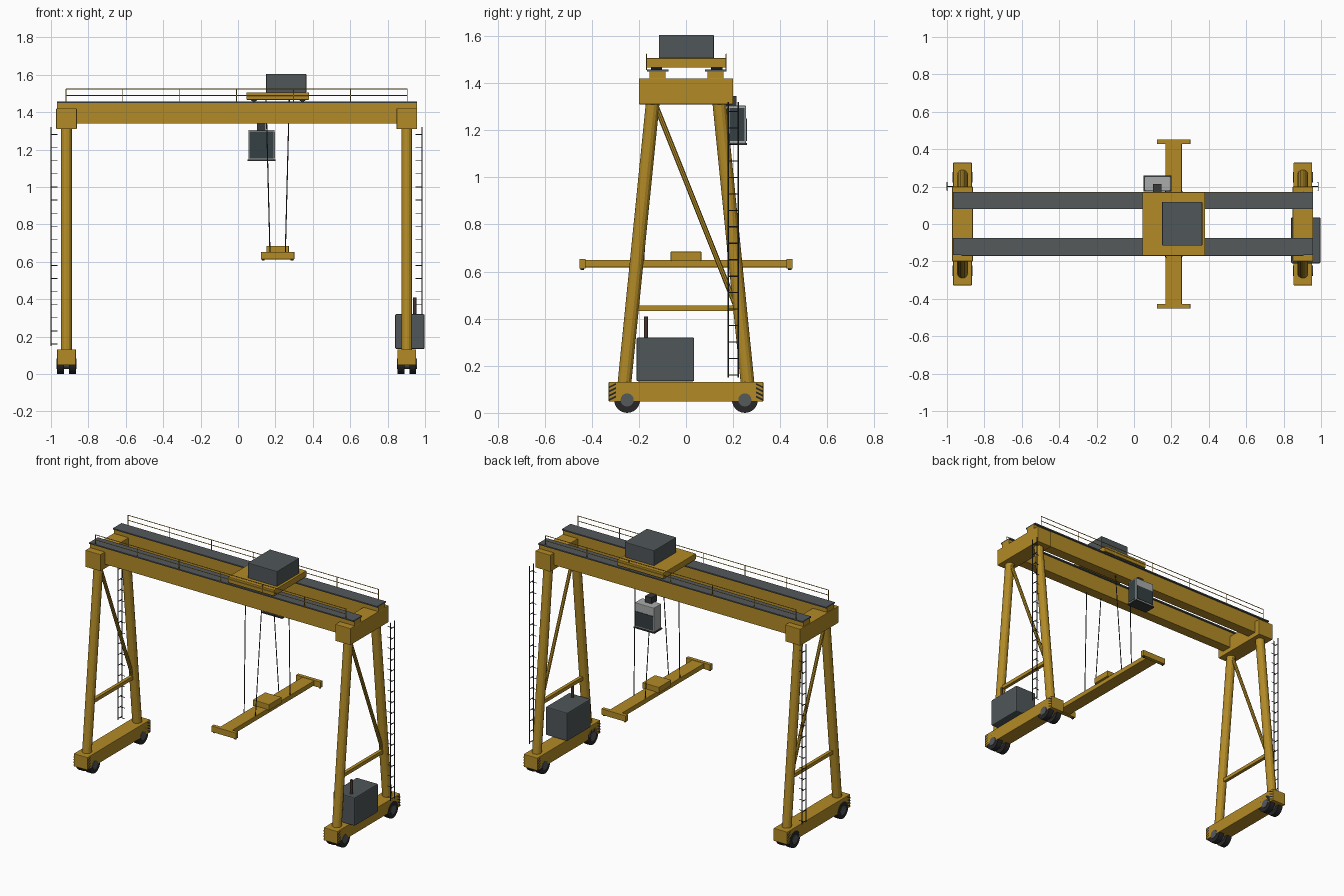
import bpy, bmesh, math
from mathutils import Vector, Matrix

if "Cube" in bpy.data.objects:
    bpy.data.objects.remove(bpy.data.objects["Cube"])


def mat(name, r, g, b):
    m = bpy.data.materials.new(name)
    m.diffuse_color = (r, g, b, 1)
    m.use_nodes = True
    m.node_tree.nodes["Principled BSDF"].inputs["Base Color"].default_value = m.diffuse_color
    return m


YELLOW = mat("crane_yellow", 0.45, 0.26, 0.02)
GREY = mat("dark_grey", 0.09, 0.10, 0.105)
HOUSING = mat("housing_grey", 0.08, 0.095, 0.10)
LIGHT = mat("cab_grey", 0.40, 0.41, 0.41)
GLASS = mat("cab_glass", 0.035, 0.05, 0.055)
BLACK = mat("rubber_black", 0.02, 0.02, 0.022)
STEEL = mat("dark_steel", 0.04, 0.042, 0.045)
PIPE = mat("exhaust_brown", 0.06, 0.035, 0.025)


class Part:
    """Collects boxes and rods in one mesh object."""

    def __init__(self, name, material):
        self.name, self.material, self.bm = name, material, bmesh.new()

    def box(self, x0, x1, y0, y1, z0, z1):
        m = Matrix.Translation(((x0 + x1) / 2, (y0 + y1) / 2, (z0 + z1) / 2))
        m = m @ Matrix.Diagonal((x1 - x0, y1 - y0, z1 - z0, 1))
        bmesh.ops.create_cube(self.bm, size=1, matrix=m)
        return self

    def rod(self, a, b, r, n=6):
        a, b = Vector(a), Vector(b)
        rot = (b - a).to_track_quat('Z', 'Y').to_matrix().to_4x4()
        bmesh.ops.create_cone(self.bm, cap_ends=True, segments=n, radius1=r, radius2=r,
                              depth=(b - a).length, matrix=Matrix.Translation((a + b) / 2) @ rot)
        return self

    def done(self, bevel=0, smooth=False):
        me = bpy.data.meshes.new(self.name)
        self.bm.to_mesh(me)
        self.bm.free()
        me.materials.append(self.material)
        ob = bpy.data.objects.new(self.name, me)
        bpy.context.collection.objects.link(ob)
        if bevel:
            mod = ob.modifiers.new("bevel", 'BEVEL')
            mod.width, mod.segments = bevel, 2
        if smooth:
            bpy.context.view_layer.objects.active = ob
            ob.select_set(True)
            bpy.ops.object.shade_smooth_by_angle(angle=math.radians(35))
            ob.select_set(False)
        return ob


OFF = -0.007            # crane centre in x
HALF = 0.91             # leg frame distance from the centre

for side, label in ((-1, "left"), (1, "right")):
    cx = OFF + side * HALF
    # sill and head beams
    Part(label + "_sill_beam", YELLOW).box(cx - .05, cx + .05, -.328, .328, .048, .132).done(.003)
    Part(label + "_end_beam", YELLOW).box(cx - .055, cx + .055, -.2, .2, 1.31, 1.42).done(.003)

    # splayed tubular legs
    legs = Part(label + "_legs", YELLOW)
    for s in (-1, 1):
        legs.rod((cx, s * .262, .12), (cx, s * .14, 1.33), .029, 14)
    legs.done()

    # cross and diagonal braces
    brace = Part(label + "_braces", YELLOW)
    brace.box(cx - .011, cx + .011, -.225, .225, .432, .455)
    brace.rod((cx, -.13, 1.31), (cx, .215, .445), .011, 8)
    brace.done()

    # paired tyres with hubs
    tyres = Part(label + "_wheels", BLACK)
    hubs = Part(label + "_wheel_hubs", GREY)
    for y in (-.25, .25):
        for dx in (-.032, .032):
            tyres.rod((cx + dx - .018, y, .055), (cx + dx + .018, y, .055), .055, 24)
        hubs.rod((cx - .053, y, .055), (cx + .053, y, .055), .028, 16)
    tyres.done(smooth=True)
    hubs.done(smooth=True)

    # slanted warning stripes on the sill beam ends
    stripes = Part(label + "_warning_stripes", BLACK)
    bm = stripes.bm
    for face in (-1, 1):
        x = cx + face * .0508
        for end in (-1, 1):
            for i in range(4):
                z = .051 + i * .018
                y0, y1 = end * .298, end * .326
                pts = [(y0, z + .014), (y1, z), (y1, z + .008), (y0, z + .022)]
                bm.faces.new([bm.verts.new((x, y, zz)) for y, zz in pts])
    stripes.done()

    # access ladder, stood off from the back leg
    lad = Part(label + "_ladder", STEEL)
    xo, xi = OFF + side * .992, OFF + side * .957
    for y in (.18, .222):
        lad.rod((xo, y, .15), (xo, y, 1.32), .003, 6)
    for i in range(17):
        z = .16 + i * .07
        lad.rod((xo, .18, z), (xo, .222, z), .0025, 5)
        lad.rod((xo, .2, z), (xi, .2, z), .002, 5)
    lad.done()

# main girders, walkway plates and handrails
GX0, GX1 = -.968, .957
for s, label in ((-1, "front"), (1, "back")):
    yc = .003 + s * .123
    Part(label + "_girder", YELLOW).box(GX0, GX1, yc - .034, yc + .034, 1.34, 1.45).done()
    Part(label + "_walkway", GREY).box(GX0, GX1, yc - .045, yc + .045, 1.45, 1.458).done()
    rail = Part(label + "_handrail", YELLOW)
    yr = .001 + s * .169
    for z in (1.49, 1.523):
        rail.rod((-.92, yr, z), (.905, yr, z), .0025, 6)
    for i in range(7):
        x = -.92 + i * 1.825 / 6
        rail.rod((x, yr, 1.455), (x, yr, 1.523), .0025, 6)
    rail.done()

# trolley with wheels and machinery house
Part("trolley_deck", YELLOW).box(.045, .38, -.168, .17, 1.466, 1.506).done(.003)
tw = Part("trolley_wheels", STEEL)
for x in (.085, .345):
    for y in (-.125, .13):
        tw.rod((x, y - .024, 1.476), (x, y + .024, 1.476), .02, 16)
tw.done(smooth=True)
Part("machinery_house", HOUSING).box(.15, .365, -.115, .118, 1.504, 1.605).done(.004)

# operator cab hung behind the back girder
Part("cab_body", LIGHT).box(.055, .195, .178, .255, 1.145, 1.305).done(.004)
Part("cab_floor", STEEL).box(.05, .2, .174, .258, 1.138, 1.146).done()
glass = Part("cab_windows", GLASS)
glass.box(.194, .198, .184, .249, 1.155, 1.295)
glass.box(.061, .189, .175, .179, 1.152, 1.297)
glass.box(.061, .189, .254, .258, 1.155, 1.25)
glass.done()
Part("cab_hanger", STEEL).box(.102, .147, .155, .215, 1.30, 1.345).done()

# hoist ropes
ropes = Part("hoist_ropes", STEEL)
for sx in (-1, 1):
    for sy in (-1, 1):
        ropes.rod((.212 + sx * .062, sy * .135, 1.468), (.212 + sx * .041, sy * .18, .645), .003, 6)
ropes.done()

# container spreader
Part("spreader_beam", YELLOW).box(.168, .256, -.44, .44, .618, .65).done(.003)
Part("spreader_headblock", YELLOW).box(.152, .272, -.065, .065, .645, .685).done(.003)
ends = Part("spreader_end_bars", YELLOW)
for s in (-1, 1):
    y0, y1 = sorted((s * .427, s * .452))
    ends.box(.123, .301, y0, y1, .613, .653)
ends.done(.002)
locks = Part("spreader_locks", STEEL)
for s in (-1, 1):
    for x in (.135, .289):
        locks.rod((x, s * .44, .606), (x, s * .44, .62), .007, 8)
locks.done()

# power unit with exhaust on the right sill beam
Part("power_unit", HOUSING).box(.84, .997, -.21, .035, .134, .32).done(.006)
Part("exhaust_pipe", PIPE).rod((.945, -.17, .31), (.945, -.17, .41), .009, 12).done(smooth=True)
